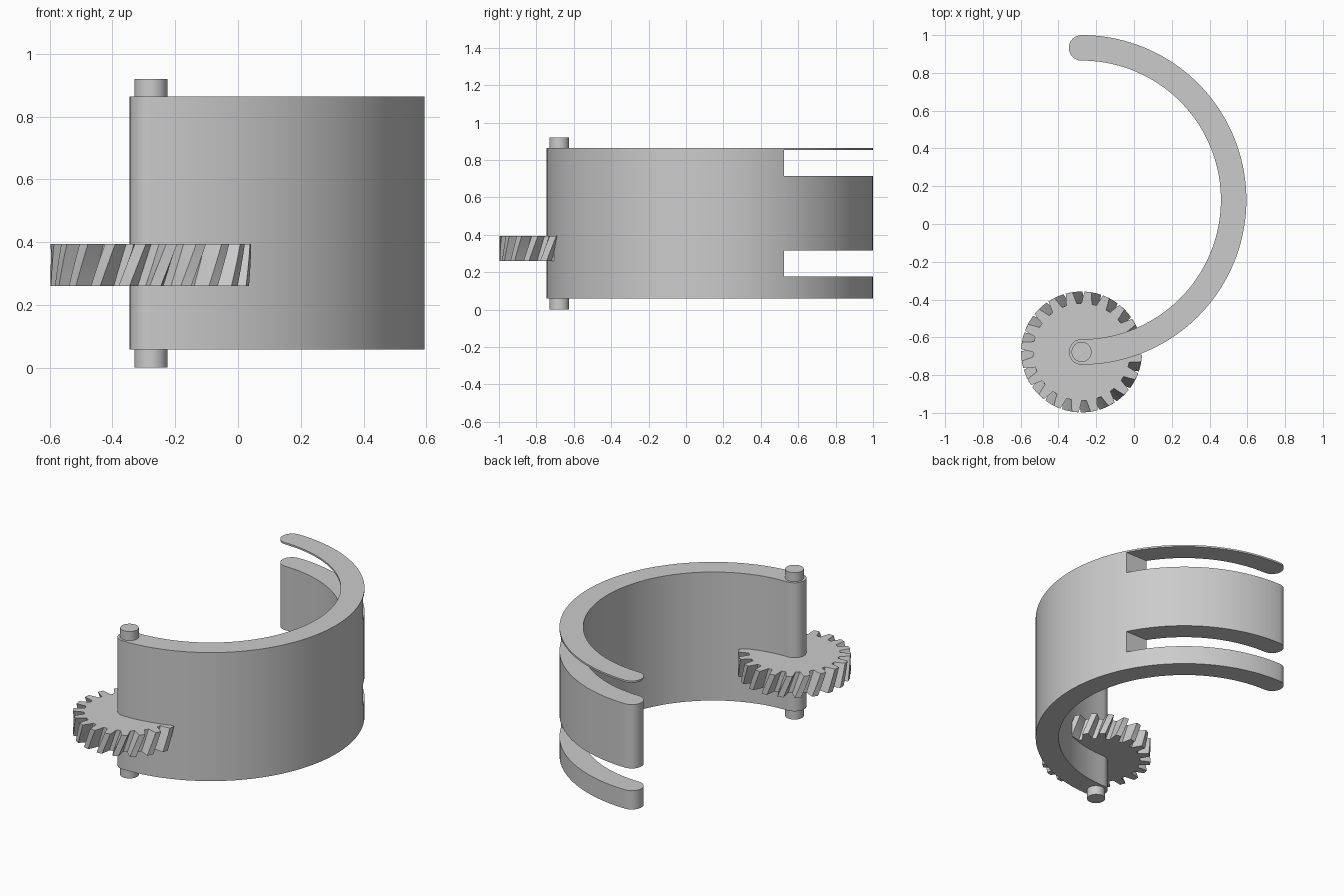
import bpy, bmesh
from math import sin, cos, pi, radians

cube = bpy.data.objects.get("Cube")
if cube:
    bpy.data.objects.remove(cube, do_unlink=True)

grey = bpy.data.materials.new("plain grey")
grey.use_nodes = True
colour = (0.6, 0.6, 0.6, 1)
grey.diffuse_color = colour
grey.node_tree.nodes["Principled BSDF"].inputs["Base Color"].default_value = colour

CX, CY = -0.2775, 0.1275       # centre of the curved arm
MID, HALF = 0.805, 0.0675      # centreline radius and half thickness
PIVOT_Y = CY - MID


def loft(name, loops):
    """Solid through a stack of (outline, z) layers."""
    bm = bmesh.new()
    rings = [[bm.verts.new((x, y, z)) for x, y in pts] for pts, z in loops]
    n = len(rings[0])
    for a, b in zip(rings, rings[1:]):
        for i in range(n):
            j = (i + 1) % n
            bm.faces.new((a[i], a[j], b[j], b[i]))
    bm.faces.new(rings[0][::-1])
    bm.faces.new(rings[-1])
    bmesh.ops.recalc_face_normals(bm, faces=bm.faces)
    mesh = bpy.data.meshes.new(name)
    bm.to_mesh(mesh)
    bm.free()
    mesh.materials.append(grey)
    obj = bpy.data.objects.new(name, mesh)
    bpy.context.collection.objects.link(obj)
    return obj


def arc(x, y, r, start, end, steps):
    out = []
    for i in range(steps + 1):
        a = radians(start + (end - start) * i / steps)
        out.append((x + r * cos(a), y + r * sin(a)))
    return out


def smooth(obj, angle):
    bpy.ops.object.select_all(action='DESELECT')
    obj.select_set(True)
    bpy.context.view_layer.objects.active = obj
    bpy.ops.object.shade_smooth_by_angle(angle=radians(angle))


# Half-ring arm with rounded ends
outline = (arc(CX, CY, MID + HALF, -90, 90, 72)
           + arc(CX, CY + MID, HALF, 90, 270, 16)[1:-1]
           + arc(CX, CY, MID - HALF, 90, -90, 72)
           + arc(CX, PIVOT_Y, HALF, 90, 270, 16)[1:-1])
arm = loft("curved_arm", [(outline, 0.058), (outline, 0.863)])

# Two slots cut through the rear end of the arm
cutters = []
for label, low, high in (("lower", 0.176, 0.315), ("upper", 0.715, 0.852)):
    box = [(-1, 0.525), (1, 0.525), (1, 1.2), (-1, 1.2)]
    cutter = loft(label + "_slot_cutter", [(box, low), (box, high)])
    cutter.hide_render = True
    mod = arm.modifiers.new(label + "_slot", 'BOOLEAN')
    mod.operation, mod.solver, mod.object = 'DIFFERENCE', 'EXACT', cutter
    cutters.append(cutter)
bpy.context.view_layer.update()
graph = bpy.context.evaluated_depsgraph_get()
cut_mesh = bpy.data.meshes.new_from_object(arm.evaluated_get(graph))
arm.modifiers.clear()
arm.data = cut_mesh
for cutter in cutters:
    bpy.data.objects.remove(cutter, do_unlink=True)
smooth(arm, 30)

# Pivot pin through the front end
pin_outline = arc(CX, PIVOT_Y, 0.053, 0, 360, 32)[:-1]
pin = loft("pivot_pin", [(pin_outline, 0), (pin_outline, 0.92)])
smooth(pin, 30)

# Helical gear around the pivot
TEETH, TWIST = 20, 9.5
flank = [(0.258, -6.2), (0.29, -4.6), (0.32, -3.2)]
tooth = flank + [(r, -a) for r, a in reversed(flank)]


def gear_outline(turn):
    pts = []
    for k in range(TEETH):
        for r, a in tooth:
            t = radians(12 + turn + a + 360 / TEETH * k)
            pts.append((CX + r * cos(t), PIVOT_Y + r * sin(t)))
    return pts


LAYERS = 6
gear = loft("helical_gear", [
    (gear_outline(TWIST * (i / LAYERS - 1)), 0.26 + 0.134 * i / LAYERS)
    for i in range(LAYERS + 1)])
smooth(gear, 25)
